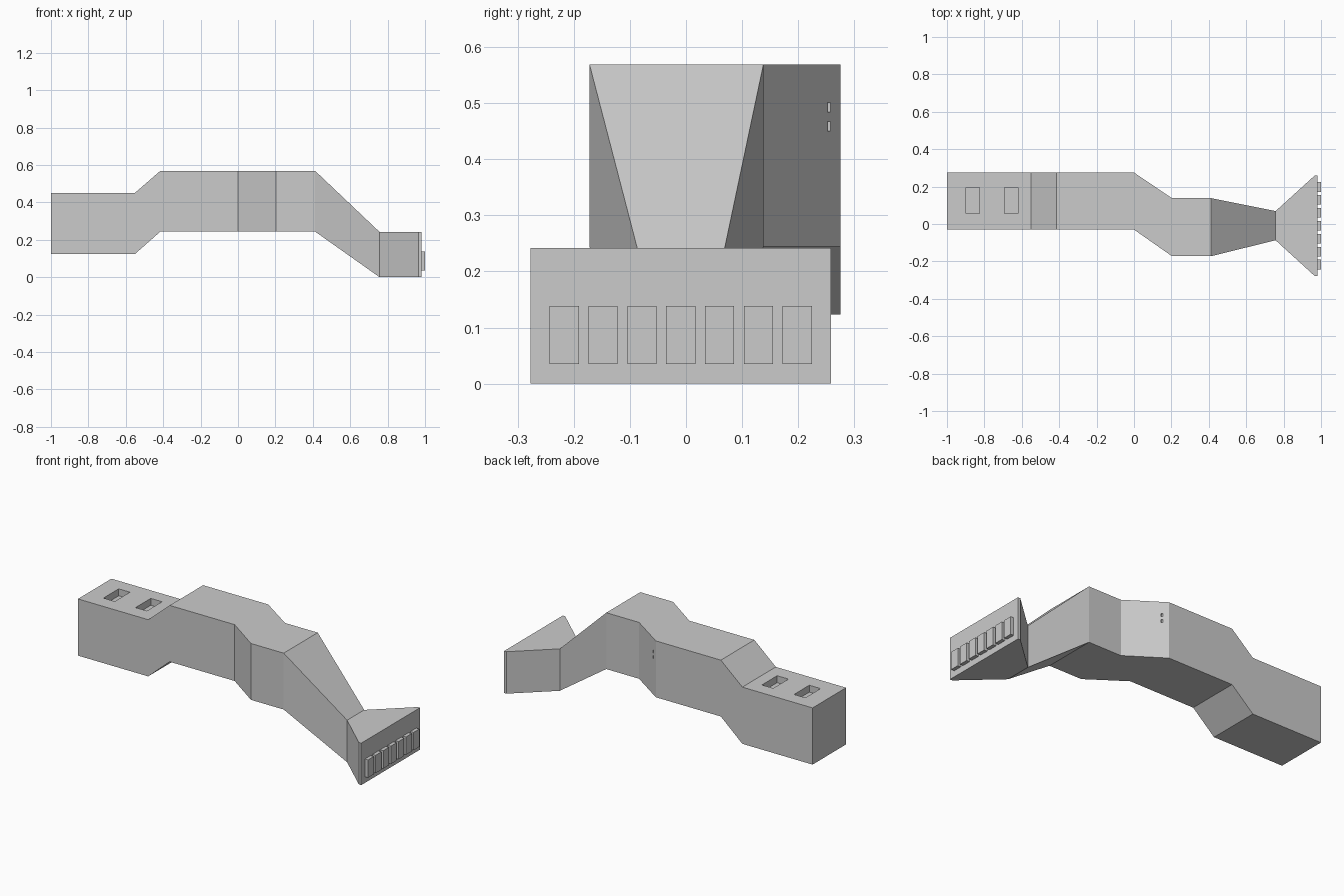
import bpy, bmesh

if "Cube" in bpy.data.objects:
    bpy.data.objects.remove(bpy.data.objects["Cube"])


def mesh_object(name, bm):
    bmesh.ops.recalc_face_normals(bm, faces=bm.faces)
    mesh = bpy.data.meshes.new(name)
    bm.to_mesh(mesh)
    bm.free()
    obj = bpy.data.objects.new(name, mesh)
    bpy.context.collection.objects.link(obj)
    return obj


def add_box(bm, x, y, z):
    verts = bmesh.ops.create_cube(bm, size=1)["verts"]
    for v in verts:
        v.co = [lo + (c + 0.5) * (hi - lo) for c, (lo, hi) in zip(v.co, (x, y, z))]


# Rectangular duct lofted through sections: x, y min, y max, z min, z max
sections = [
    (-1.0, -0.03, 0.275, 0.123, 0.45),
    (-0.552, -0.03, 0.275, 0.123, 0.45),
    (-0.415, -0.03, 0.275, 0.244, 0.569),
    (0.0, -0.03, 0.275, 0.244, 0.569),
    (0.203, -0.172, 0.138, 0.244, 0.569),
    (0.412, -0.172, 0.138, 0.244, 0.569),
    (0.757, -0.087, 0.069, 0.0, 0.242),
    (0.965, -0.277, 0.258, 0.0, 0.242),
    (0.98, -0.277, 0.258, 0.0, 0.242),
]
bm = bmesh.new()
rings = [[bm.verts.new((x, y, z)) for y, z in ((y0, z0), (y1, z0), (y1, z1), (y0, z1))]
         for x, y0, y1, z0, z1 in sections]
for a, b in zip(rings, rings[1:]):
    for i in range(4):
        j = (i + 1) % 4
        bm.faces.new((a[i], a[j], b[j], b[i]))
bm.faces.new(rings[0])
bm.faces.new(rings[-1])
duct = mesh_object("duct_body", bm)

# Two pockets in the roof of the low end, two small slots in the slanted rear wall
bm = bmesh.new()
for x in (-0.897, -0.692):
    add_box(bm, (x, x + 0.072), (0.055, 0.194), (0.41, 0.5))
for z in (0.45, 0.484):
    add_box(bm, (0.026, 0.034), (0.247, 0.28), (z, z + 0.017))
cutter = mesh_object("pocket_cutter", bm)
cutter.hide_render = True
cutter.hide_set(True)
cut = duct.modifiers.new("pockets", "BOOLEAN")
cut.operation = "DIFFERENCE"
cut.solver = "EXACT"
cut.object = cutter

# Row of seven raised panels on the flared end
bm = bmesh.new()
for i in range(7):
    y = -0.243 + i * 0.0692
    add_box(bm, (0.978, 1.0), (y, y + 0.052), (0.035, 0.138))
mesh_object("end_panels", bm)
